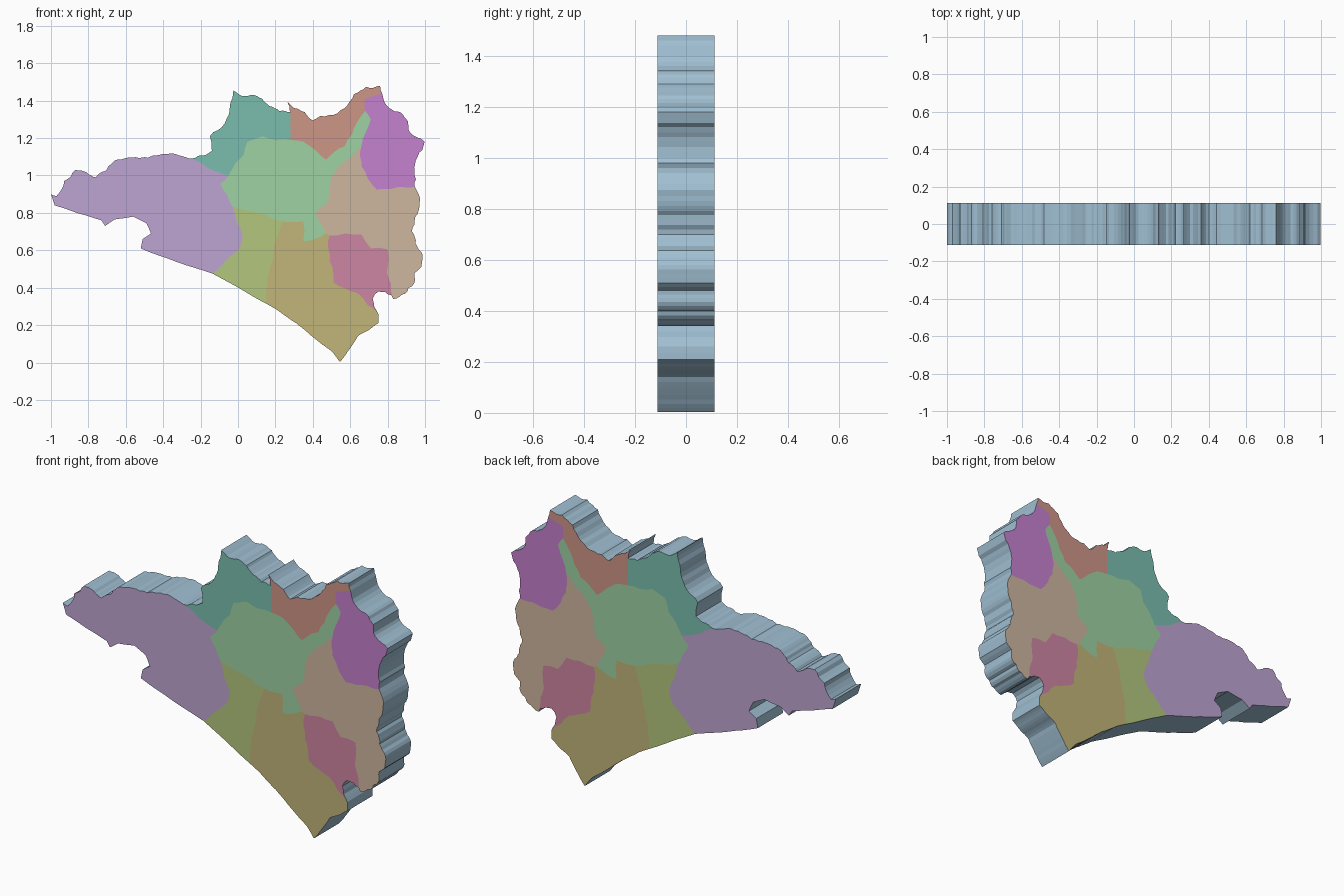
import bpy, bmesh, random
from mathutils import Vector

if "Cube" in bpy.data.objects:
    bpy.data.objects.remove(bpy.data.objects["Cube"])

random.seed(4)
HALF = 0.111          # half thickness of the slab


def paint(name, code):
    rgb = [int(code[i:i + 2], 16) / 255 for i in (0, 2, 4)]
    m = bpy.data.materials.new(name)
    m.diffuse_color = (*[((c + 0.055) / 1.055) ** 2.4 for c in rgb], 1)
    m.use_nodes = True
    m.node_tree.nodes["Principled BSDF"].inputs["Base Color"].default_value = m.diffuse_color
    return m


def roughen(pts, amount, step):
    """Midpoint displacement until no edge is longer than step."""
    out = [pts[0]]
    for a, b in zip(pts, pts[1:]):
        d = b - a
        if d.length > step:
            mid = (a + b) / 2 + Vector((-d.y, d.x)) * random.uniform(-amount, amount)
            out += roughen([a, mid, b], amount, step)[1:]
        else:
            out.append(b)
    return out


# Corner points where districts meet (x, z)
P = dict(
    W=(-1.0, .90), A=(-.26, 1.09), B=(.28, 1.34), C=(.77, 1.44), D=(.945, .94),
    E=(.82, .36), F=(.75, .26), G=(.15, .315), H=(-.135, .475),
    j1=(-.05, 1.0), j2=(.28, 1.19), j4=(.68, 1.345), j5=(.66, 1.155),
    j6=(.47, .69), j7=(.49, .68), j8=(.24, .755), j9=(-.03, .835))
LINES, COAST = {}, set()


def line(key, start, end, *mid, rough=.08, step=.05):
    LINES[key] = roughen([Vector(p) for p in (P[start], *mid, P[end])], rough, step)


def coast(key, *args, **kw):
    COAST.add(key)
    line(key, *args, **{"step": .028, "rough": .12, **kw})


# Outer edge, ragged in the north and east, smooth in the south
coast("nw", "W", "A", (-.97, .89), (-.93, .97), (-.87, 1.03), (-.76, .99), (-.67, 1.07), (-.42, 1.11))
coast("n", "A", "B", (-.14, 1.13), (-.15, 1.21), (-.07, 1.28), (-.025, 1.455), (.01, 1.43),
      (.13, 1.41), (.17, 1.37))
coast("ne", "B", "C", (.265, 1.395), (.30, 1.36), (.40, 1.295), (.57, 1.36), (.62, 1.435), (.76, 1.48))
coast("e1", "C", "D", (.81, 1.36), (.91, 1.29), (.92, 1.23), (.998, 1.18), (.96, 1.10))
coast("e2", "D", "E", (.97, .85), (.93, .70), (.985, .58), (.98, .51), (.945, .48), (.94, .42), (.83, .34))
coast("bay", "E", "F", (.75, .38), (.72, .34))
coast("s1", "F", "G", (.75, .21), (.64, .14), (.545, .003), (.51, .05), (.28, .23), rough=.03)
coast("s2", "G", "H", (.06, .365), rough=.01, step=.1)
coast("s3", "H", "W", (-.52, .61), (-.51, .66), (-.465, .69), (-.49, .745), (-.56, .78), (-.66, .765),
      (-.71, .73), (-.73, .76), (-.98, .84), rough=.015, step=.06)

# Inner borders between districts
line("b1", "A", "j1", (-.14, 1.03))
line("b2", "j1", "j2", (-.01, 1.07), (.03, 1.11), (.05, 1.18), (.13, 1.21))
line("b3", "B", "j2", rough=.02)
line("b4", "j2", "j4", (.35, 1.18), (.47, 1.085), (.57, 1.155), (.64, 1.29))
line("b5", "C", "j4", (.68, 1.41))
line("b6", "j4", "j5", (.71, 1.30))
line("b7", "j5", "D", (.66, 1.05), (.74, .925))
line("b8", "j5", "j6", (.53, 1.04), (.475, .85), (.41, .80))
line("b9", "j6", "j7")
line("b10", "j6", "j8", (.35, .65), (.35, .755))
line("b11", "j8", "j9", (.06, .81))
line("b12", "j1", "j9", (-.095, .955))
line("b13", "j9", "H", (.025, .67), (0, .60))
line("b14", "j8", "G", (.19, .58))
line("b15", "j7", "F", (.49, .54), (.51, .43), (.64, .37))
line("b16", "j7", "E", (.66, .685), (.71, .61), (.80, .605))

rim = paint("rim blue", "a0bfd2")


def district(name, colour, loop):
    """Front and back plates from a loop of lines; walls only along the coast."""
    bm = bmesh.new()
    ring = []                                   # (point, wall after this point?)
    for key in loop.split():
        pts = LINES[key.strip("-")]
        pts = pts[::-1] if key[0] == "-" else pts
        ring += [(p, key in COAST) for p in pts[:-1]]
    front = [bm.verts.new((p.x, -HALF, p.y)) for p, _ in ring]
    back = [bm.verts.new((p.x, HALF, p.y)) for p, _ in ring]
    caps = [bm.faces.new(front[::-1]), bm.faces.new(back)]
    for i, (_, wall) in enumerate(ring):
        if wall:
            k = (i + 1) % len(ring)
            bm.faces.new((front[i], front[k], back[k], back[i])).material_index = 1
    for cap in caps:
        cap.normal_update()
    if caps[0].normal.y > 0:
        bmesh.ops.reverse_faces(bm, faces=bm.faces[:])
    bmesh.ops.triangulate(bm, faces=caps)
    me = bpy.data.meshes.new(name)
    bm.to_mesh(me)
    bm.free()
    me.materials.append(paint(name + " colour", colour))
    me.materials.append(rim)
    bpy.context.collection.objects.link(bpy.data.objects.new(name, me))


# Districts, each loop running clockwise seen from the front
district("west_lavender", "bea5d2", "nw b1 b12 b13 s3")
district("north_teal", "7bbeaf", "n b3 -b2 -b1")
district("north_salmon", "ce9687", "ne b5 -b4 -b3")
district("east_violet", "c581cf", "e1 -b7 -b6 -b5")
district("east_tan", "ceb7a0", "b7 e2 -b16 -b9 -b8")
district("centre_green", "9ed2a2", "b2 b4 b6 b8 b10 b11 -b12")
district("south_pink", "ce86a3", "b16 bay -b15")
district("south_khaki", "c2b57a", "-b10 b9 b15 s1 -b14")
district("south_olive", "b4c77e", "-b11 b14 s2 -b13")
